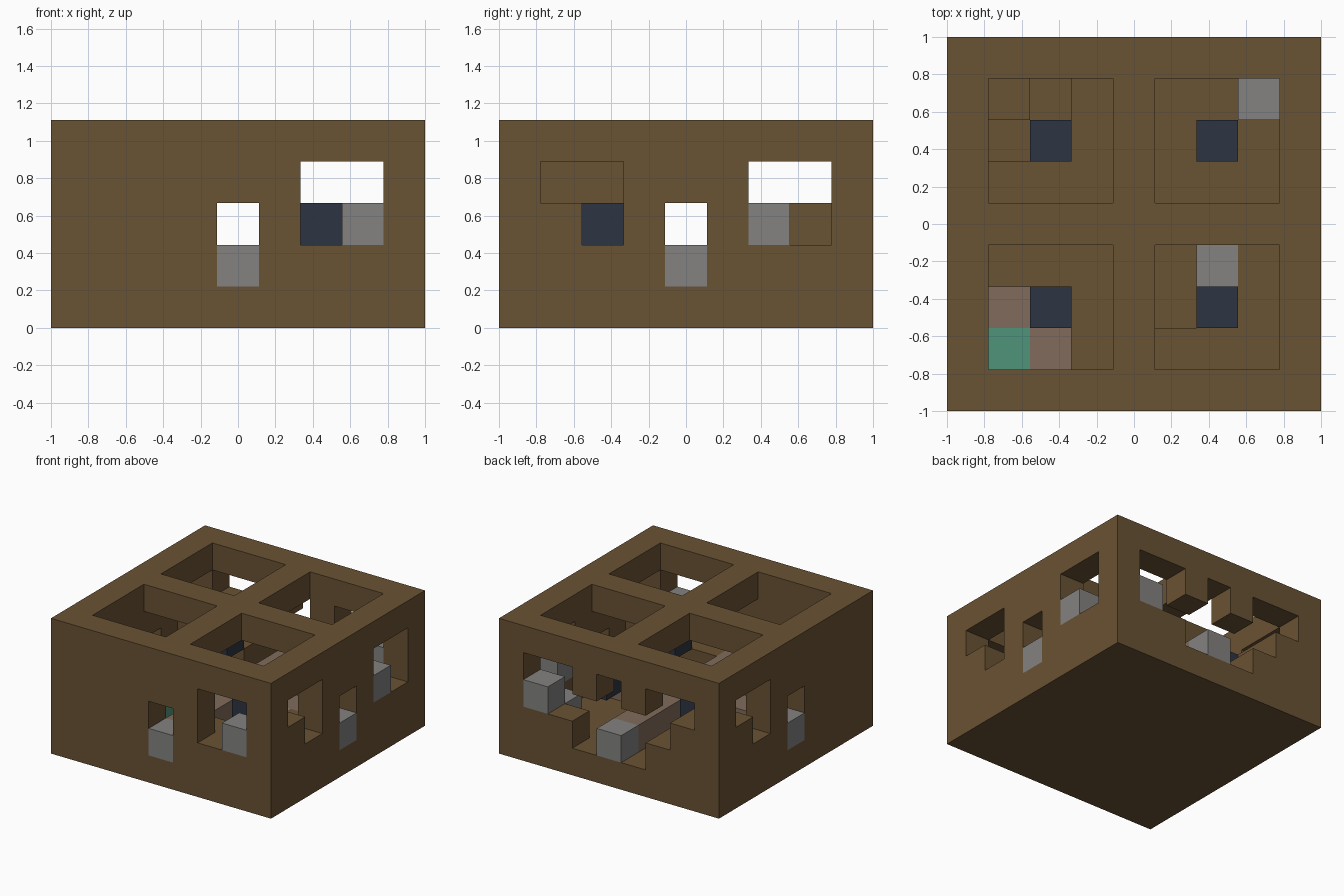
import bpy
import bmesh
from itertools import product
from mathutils import Vector

old = bpy.data.objects.get("Cube")
if old:
    bpy.data.objects.remove(old, do_unlink=True)

N = 9            # cells across
H = 5            # cells high
S = 2 / N        # cell size


def material(name, rgb):
    m = bpy.data.materials.new(name)
    m.use_nodes = True
    m.diffuse_color = (*rgb, 1)
    bsdf = m.node_tree.nodes["Principled BSDF"]
    bsdf.inputs["Base Color"].default_value = (*rgb, 1)
    bsdf.inputs["Roughness"].default_value = 0.9
    return m


brown = material("earth brown", (0.141, 0.084, 0.033))
grey = material("stone grey", (0.227, 0.223, 0.216))
navy = material("dark navy", (0.026, 0.036, 0.054))
green = material("sea green", (0.078, 0.296, 0.195))
clay = material("pale clay", (0.216, 0.147, 0.105))


def block(x, y, z):
    """Cells of a box; each argument is one index or a (first, last) pair."""
    spans = [(a, a) if isinstance(a, int) else a for a in (x, y, z)]
    return set(product(*[range(a, b + 1) for a, b in spans]))


def build(name, cells, mat):
    """Mesh the outer surface of a set of grid cells."""
    bm = bmesh.new()
    for cell in cells:
        for axis, sign in product(range(3), (-1, 1)):
            near = list(cell)
            near[axis] += sign
            if tuple(near) in cells:
                continue
            u, v = (axis + 1) % 3, (axis + 2) % 3
            loop = []
            for du, dv in ((0, 0), (1, 0), (1, 1), (0, 1)):
                p = Vector(cell)
                p[axis] += sign > 0
                p[u] += du
                p[v] += dv
                loop.append(bm.verts.new((p - Vector((N / 2, N / 2, 0))) * S))
            bm.faces.new(loop if sign > 0 else loop[::-1])
    bmesh.ops.remove_doubles(bm, verts=bm.verts, dist=S / 100)
    bmesh.ops.dissolve_limit(bm, angle_limit=0.01, verts=bm.verts, edges=bm.edges)
    bmesh.ops.triangulate(bm, faces=[f for f in bm.faces if len(f.verts) > 4])
    mesh = bpy.data.meshes.new(name)
    bm.to_mesh(mesh)
    bm.free()
    mesh.materials.append(mat)
    ob = bpy.data.objects.new(name, mesh)
    bpy.context.collection.objects.link(ob)
    return ob


# Hollow box with a cross-barred roof
shell = block((0, 8), (0, 8), (0, H - 1)) - block((1, 7), (1, 7), (1, 3))
for x, y in product((1, 5), repeat=2):
    shell -= block((x, x + 2), (y, y + 2), 4)

# Middle doorways on all four sides
for a in (0, 8):
    shell -= block(4, a, (1, 2)) | block(a, 4, (1, 2))

# Front window
shell -= block((6, 7), 0, (2, 3))

# Left side windows, one of them stepped
shell -= block(8, (6, 7), (2, 3)) | block(8, (1, 2), 3) | block(8, 2, 2)

# Right side stepped window
shell -= block(0, (6, 7), 3) | block(0, 6, 2)

# Wide stepped opening in the back
shell -= block((3, 5), 8, 1) | block((2, 7), 8, 2)
shell -= block((1, 2), 8, 3) | block(4, 8, 3) | block((6, 7), 8, 3)
build("shell", shell, brown)

# Corner stairs and raised ledge inside
build("corner_stairs", block(1, 7, (1, 2)) | block(2, 7, 1) | block(1, 6, 1), brown)
build("raised_ledge", block((5, 7), 1, 1) | block(7, (1, 3), 1), brown)

# Crossing walkway and its stone doorsteps
build("walkway", block(4, (1, 7), 1) | block((1, 7), 4, 1), clay)
for name, x, y in (("front", 4, 0), ("back", 4, 8), ("right", 0, 4), ("left", 8, 4)):
    build(name + "_doorstep", block(x, y, 1), grey)

# Stone blocks in the windows and on the floor
for name, cell in (("front_window_block", (7, 0, 2)), ("left_window_block", (8, 6, 2)),
                   ("back_window_block", (7, 8, 2)), ("back_floor_block", (7, 7, 1)),
                   ("front_floor_block", (6, 3, 1))):
    build(name, block(*cell), grey)

# Dark cube at the centre of each room
for x, y in product((2, 6), repeat=2):
    build("room_core", block(x, y, 2), navy)

# Chequered patch in the closed room
build("green_corner_block", block(1, 1, 1), green)
build("green_core_base", block(2, 2, 1), green)
build("clay_block_front", block(2, 1, 1), clay)
build("clay_block_side", block(1, 2, 1), clay)
